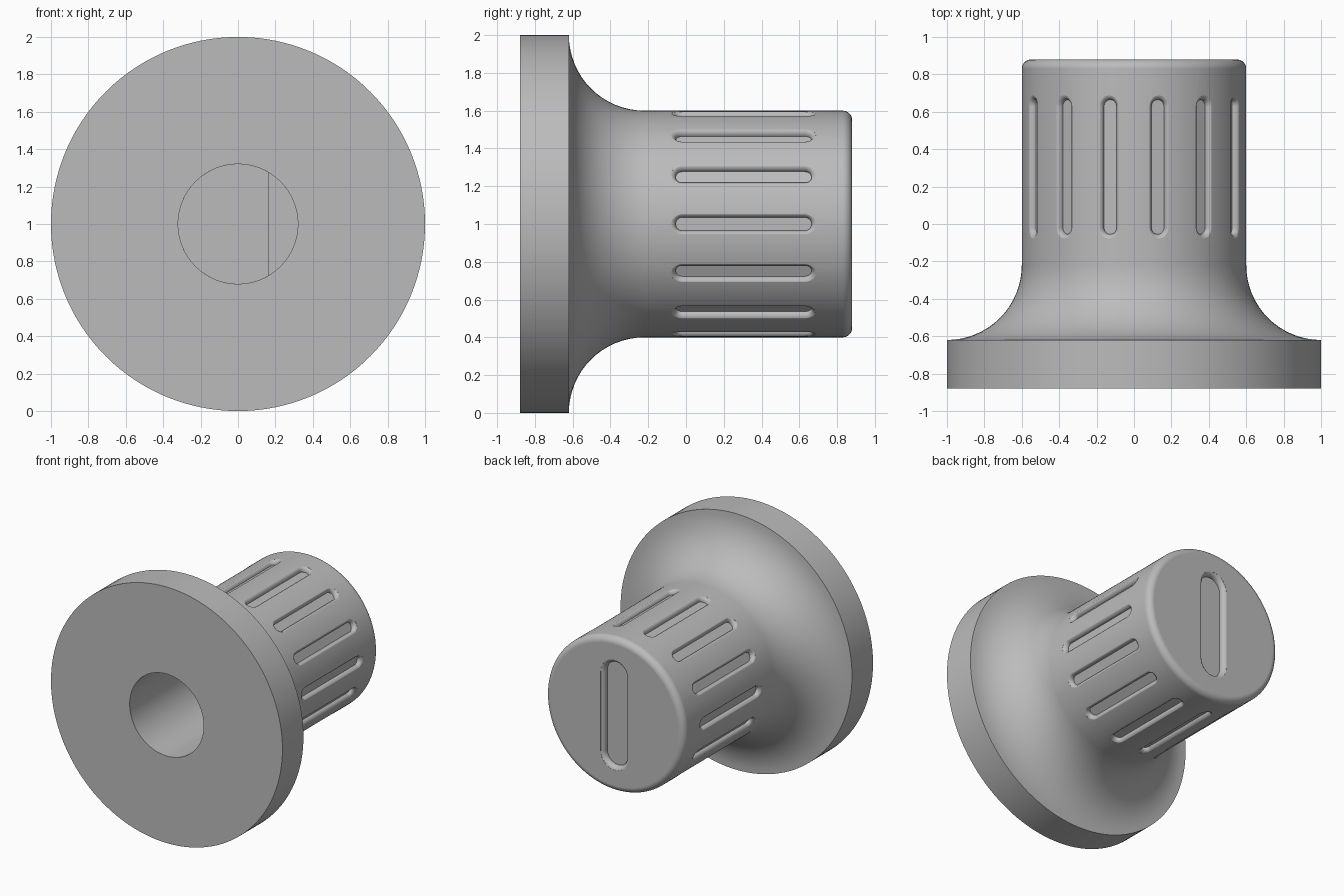
import bpy, bmesh
from math import sin, cos, pi, radians, acos
from mathutils import Matrix, Vector

if "Cube" in bpy.data.objects:
    bpy.data.objects.remove(bpy.data.objects["Cube"], do_unlink=True)

grey = bpy.data.materials.new("plain grey")
grey.use_nodes = True
GREY = (0.5, 0.5, 0.5, 1)
grey.diffuse_color = GREY
grey.node_tree.nodes["Principled BSDF"].inputs["Base Color"].default_value = GREY

# Local frame: the knob axis is local z, turned to point to the back (+y)
TO_BACK = Matrix.Translation((0, 0, 1)) @ Matrix.Rotation(radians(-90), 4, "X")


def loft(bm, rings, matrix):
    """Skin a stack of closed rings and cap both ends."""
    loops = [[bm.verts.new(matrix @ Vector(p)) for p in ring] for ring in rings]
    for a, b in zip(loops, loops[1:]):
        for i in range(len(a)):
            j = (i + 1) % len(a)
            bm.faces.new((a[i], a[j], b[j], b[i]))
    bm.faces.new(loops[0][::-1])
    bm.faces.new(loops[-1])


def make_object(name, bm):
    bmesh.ops.recalc_face_normals(bm, faces=bm.faces[:])
    mesh = bpy.data.meshes.new(name)
    bm.to_mesh(mesh)
    bm.free()
    mesh.materials.append(grey)
    obj = bpy.data.objects.new(name, mesh)
    bpy.context.collection.objects.link(obj)
    return obj


def circle(r, h, n=128):
    return [(r * cos(2 * pi * i / n), r * sin(2 * pi * i / n), h) for i in range(n)]


def slot(bm, half_len, radius, depth, round_r, matrix):
    """Round-ended slot cutter along local y, with a rounded lip at h = 0."""
    sections = [(0, -depth)]
    for k in range(6):
        t = radians(15 * k)
        sections.append((round_r * (1 - cos(t)), round_r * (sin(t) - 1)))
    sections.append((sections[-1][0], 0.03))
    rings = []
    for off, h in sections:
        r, ring = radius + off, []
        for end in (1, -1):
            for k in range(13):
                t = pi * k / 12
                ring.append((end * r * cos(t), end * (half_len - radius + r * sin(t)), h))
        rings.append(ring)
    loft(bm, rings, matrix)


# Knob body: flange, concave flare, straight grip, rounded end
profile = [(1, -0.88)]
for k in range(17):
    t = pi / 2 * k / 16
    profile.append((1 - 0.4 * sin(t), -0.22 - 0.4 * cos(t)))
for k in range(9):
    t = pi / 2 * k / 8
    profile.append((0.55 + 0.05 * cos(t), 0.83 + 0.05 * sin(t)))
bm = bmesh.new()
loft(bm, [circle(r, h) for r, h in profile], TO_BACK)
knob = make_object("knob_body", bm)

# Grip grooves around the side and the marker slot on the end
bm = bmesh.new()
for i in range(14):
    # slot axes: x across, y along the knob axis, z outward
    place = Matrix(((0, 0, 1, 0.6), (1, 0, 0, 0), (0, 1, 0, 0.305), (0, 0, 0, 1)))
    slot(bm, 0.36, 0.035, 0.035, 0.03,
         TO_BACK @ Matrix.Rotation(2 * pi * i / 14, 4, "Z") @ place)
slot(bm, 0.405, 0.095, 0.045, 0.035, TO_BACK @ Matrix.Translation((0, 0, 0.88)))
slots = make_object("slot_cutter", bm)

# Shaft bore: round entry, then a section with one flat side
bm = bmesh.new()
loft(bm, [circle(0.32, -1), circle(0.32, -0.3)], TO_BACK)
entry = make_object("bore_entry_cutter", bm)

bm = bmesh.new()
start = acos(0.5)
arc = [start + (2 * pi - 2 * start) * k / 84 for k in range(85)]
loft(bm, [[(0.32 * cos(t), 0.32 * sin(t), h) for t in arc] for h in (-0.95, 0.45)], TO_BACK)
flat_bore = make_object("flat_sided_bore_cutter", bm)

# Cut the slots and the bore
bpy.context.view_layer.objects.active = knob
knob.select_set(True)
for cutter in (slots, flat_bore, entry):
    mod = knob.modifiers.new(cutter.name, "BOOLEAN")
    mod.operation = "DIFFERENCE"
    mod.solver = "EXACT"
    mod.object = cutter
    bpy.ops.object.modifier_apply(modifier=mod.name)
    bpy.data.objects.remove(cutter, do_unlink=True)

# Smooth shading with crisp edges and flat ends
bpy.ops.object.shade_smooth_by_angle(angle=radians(30))
weighted = knob.modifiers.new("Weighted normals", "WEIGHTED_NORMAL")
weighted.keep_sharp = True
